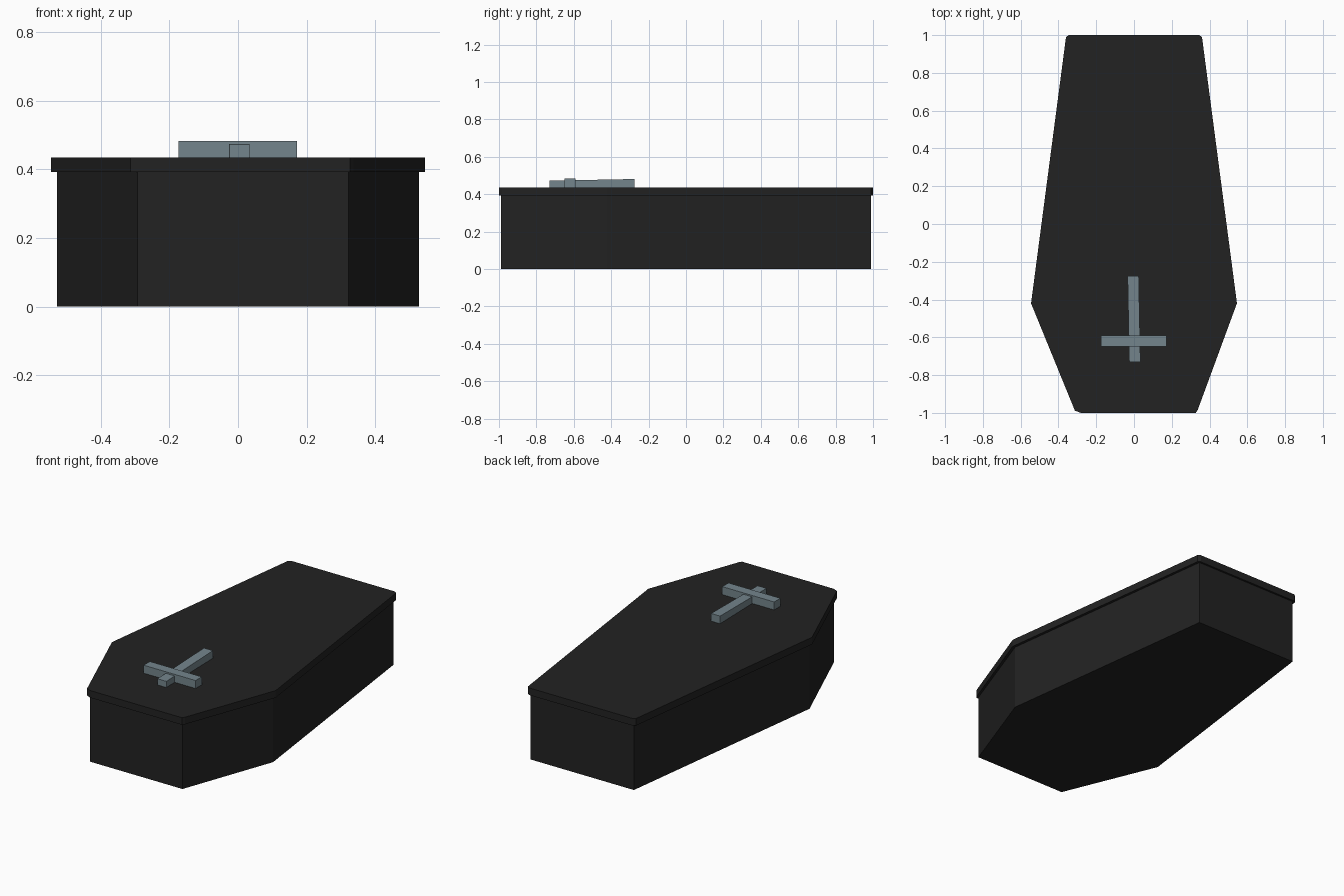
import bpy, bmesh

if "Cube" in bpy.data.objects:
    bpy.data.objects.remove(bpy.data.objects["Cube"])


def material(name, rgb):
    m = bpy.data.materials.new(name)
    m.diffuse_color = (*rgb, 1)
    m.use_nodes = True
    m.node_tree.nodes["Principled BSDF"].inputs["Base Color"].default_value = m.diffuse_color
    return m


black = material("matte black", (0.016, 0.016, 0.016))
steel = material("slate grey", (0.175, 0.235, 0.265))


def prism(name, outline, z0, z1, mat):
    """Extrude a counter-clockwise xy outline from z0 to z1."""
    bm = bmesh.new()
    face = bm.faces.new([bm.verts.new((x, y, z0)) for x, y in outline])
    ext = bmesh.ops.extrude_face_region(bm, geom=[face])
    for v in ext["geom"]:
        if isinstance(v, bmesh.types.BMVert):
            v.co.z = z1
    bmesh.ops.recalc_face_normals(bm, faces=bm.faces)
    me = bpy.data.meshes.new(name)
    bm.to_mesh(me)
    bm.free()
    me.materials.append(mat)
    ob = bpy.data.objects.new(name, me)
    bpy.context.collection.objects.link(ob)
    return ob


# Six-sided box
prism("coffin_box", [(-0.293, -0.988), (0.322, -0.988), (0.528, -0.42),
                     (0.345, 0.988), (-0.345, 0.988), (-0.528, -0.42)],
      0.0, 0.395, black)

# Overhanging lid with slightly clipped corners
prism("lid", [(-0.282, -1.0), (0.327, -1.0), (0.337, -0.985), (0.545, -0.42),
              (0.36, 0.99), (0.345, 1.0), (-0.345, 1.0), (-0.36, 0.99),
              (-0.545, -0.42), (-0.313, -0.988)],
      0.392, 0.435, black)

# Cross: the long bar runs slightly askew and rises toward its far end
bar = prism("cross_long_bar", [(-0.025, -0.73), (0.034, -0.73),
                               (0.025, -0.275), (-0.034, -0.275)],
            0.425, 0.472, steel)
for v in bar.data.vertices:
    if v.co.z > 0.45 and v.co.y > -0.5:
        v.co.z = 0.481
prism("cross_short_bar", [(-0.174, -0.649), (0.172, -0.649),
                          (0.172, -0.59), (-0.174, -0.59)],
      0.425, 0.483, steel)
